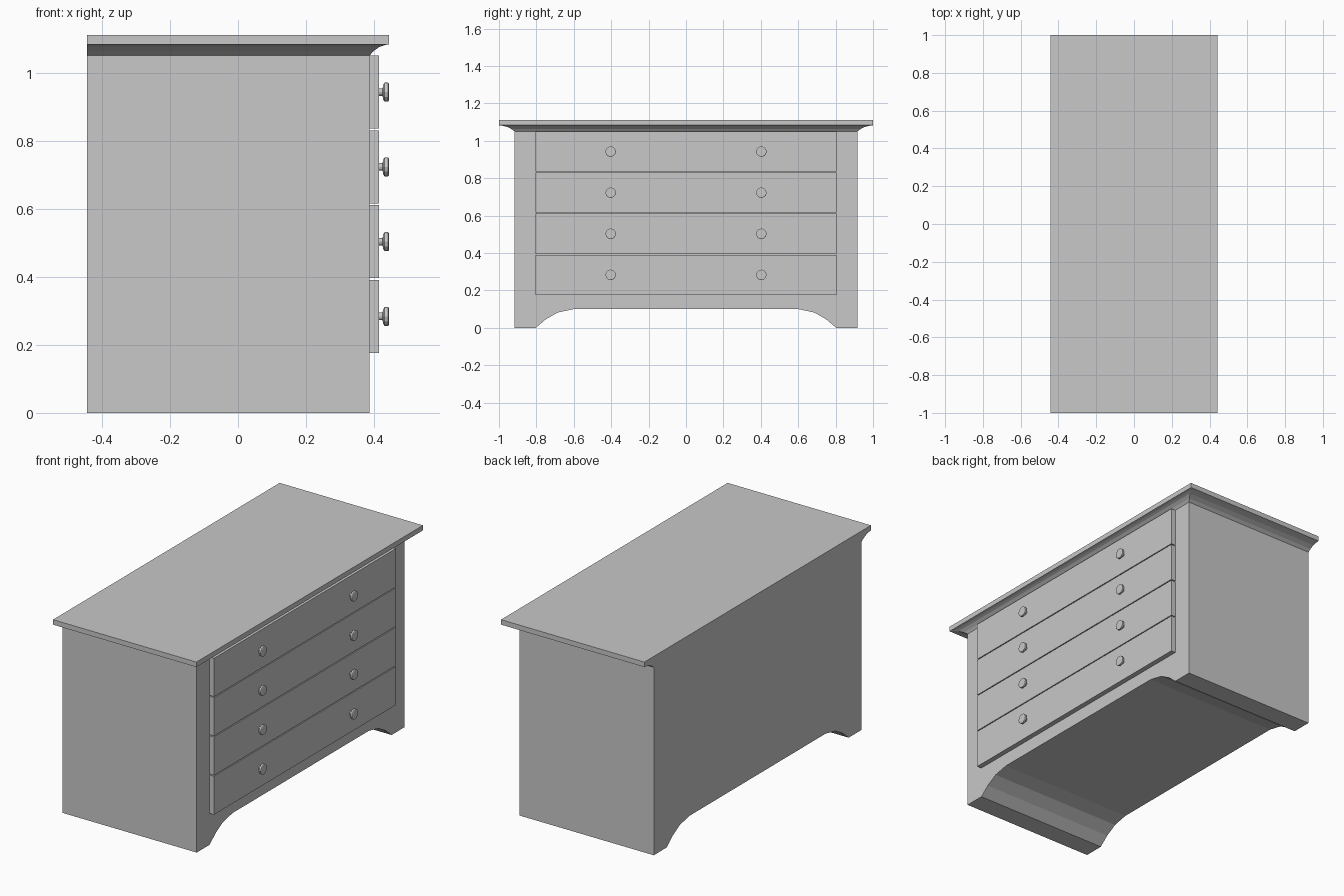
import bpy, math

if "Cube" in bpy.data.objects:
    bpy.data.objects.remove(bpy.data.objects["Cube"])

BACK = -0.443      # flat back plane shared by carcass and top
FRONT = 0.387      # front of carcass
HALF_W = 0.917     # half width of carcass

grey = bpy.data.materials.new("plain grey")
grey.diffuse_color = (0.58, 0.58, 0.58, 1)
grey.use_nodes = True
grey.node_tree.nodes["Principled BSDF"].inputs["Base Color"].default_value = grey.diffuse_color


def make_object(name, verts, faces):
    mesh = bpy.data.meshes.new(name)
    mesh.from_pydata(verts, [], faces)
    mesh.materials.append(grey)
    obj = bpy.data.objects.new(name, mesh)
    bpy.context.collection.objects.link(obj)
    return obj


def loft(name, rings):
    """Skin a list of equal-length closed rings and cap both ends."""
    n = len(rings[0])
    verts = [p for ring in rings for p in ring]
    faces = [(r * n + i, r * n + (i + 1) % n, (r + 1) * n + (i + 1) % n, (r + 1) * n + i)
             for r in range(len(rings) - 1) for i in range(n)]
    faces.append(tuple(reversed(range(n))))
    faces.append(tuple(range((len(rings) - 1) * n, len(rings) * n)))
    return make_object(name, verts, faces)


# Carcass: front outline with arched base, extruded through the depth
half = [(0.60, 0.10), (0.685, 0.082), (0.75, 0.045), (0.803, 0.0), (HALF_W, 0.0), (HALF_W, 1.05)]
outline = [(-y, z) for y, z in half] + [(y, z) for y, z in reversed(half)]
outline.reverse()
loft("carcass", [[(x, y, z) for y, z in outline] for x in (BACK, FRONT)])

# Top board with a cove moulding on the front and both sides
profile = [(0, 1.05), (0.2, 1.063), (0.5, 1.075), (0.75, 1.08), (1, 1.083), (1, 1.111)]
rings = []
for t, z in profile:
    x = FRONT + t * (0.443 - FRONT)
    y = HALF_W + t * (1.0 - HALF_W)
    rings.append([(BACK, -y, z), (x, -y, z), (x, y, z), (BACK, y, z)])
loft("top_board", rings)

# Four drawers, each with two turned knobs
KNOB = [(0.414, 0.011), (0.425, 0.011), (0.426, 0.021), (0.431, 0.028), (0.441, 0.028), (0.443, 0.025)]
SIDES = 12
for d in range(4):
    z0 = 0.176 + d * 0.2197
    z1 = z0 + 0.2145
    loft(f"drawer_{d + 1}", [[(x, -0.804, z0), (x, 0.804, z0), (x, 0.804, z1), (x, -0.804, z1)]
                             for x in (FRONT, 0.415)])
    for side, label in ((-1, "left"), (1, "right")):
        rings = [[(x, side * 0.403 + r * math.cos(2 * math.pi * i / SIDES),
                   (z0 + z1) / 2 + r * math.sin(2 * math.pi * i / SIDES)) for i in range(SIDES)]
                 for x, r in KNOB]
        loft(f"knob_{d + 1}_{label}", rings)
